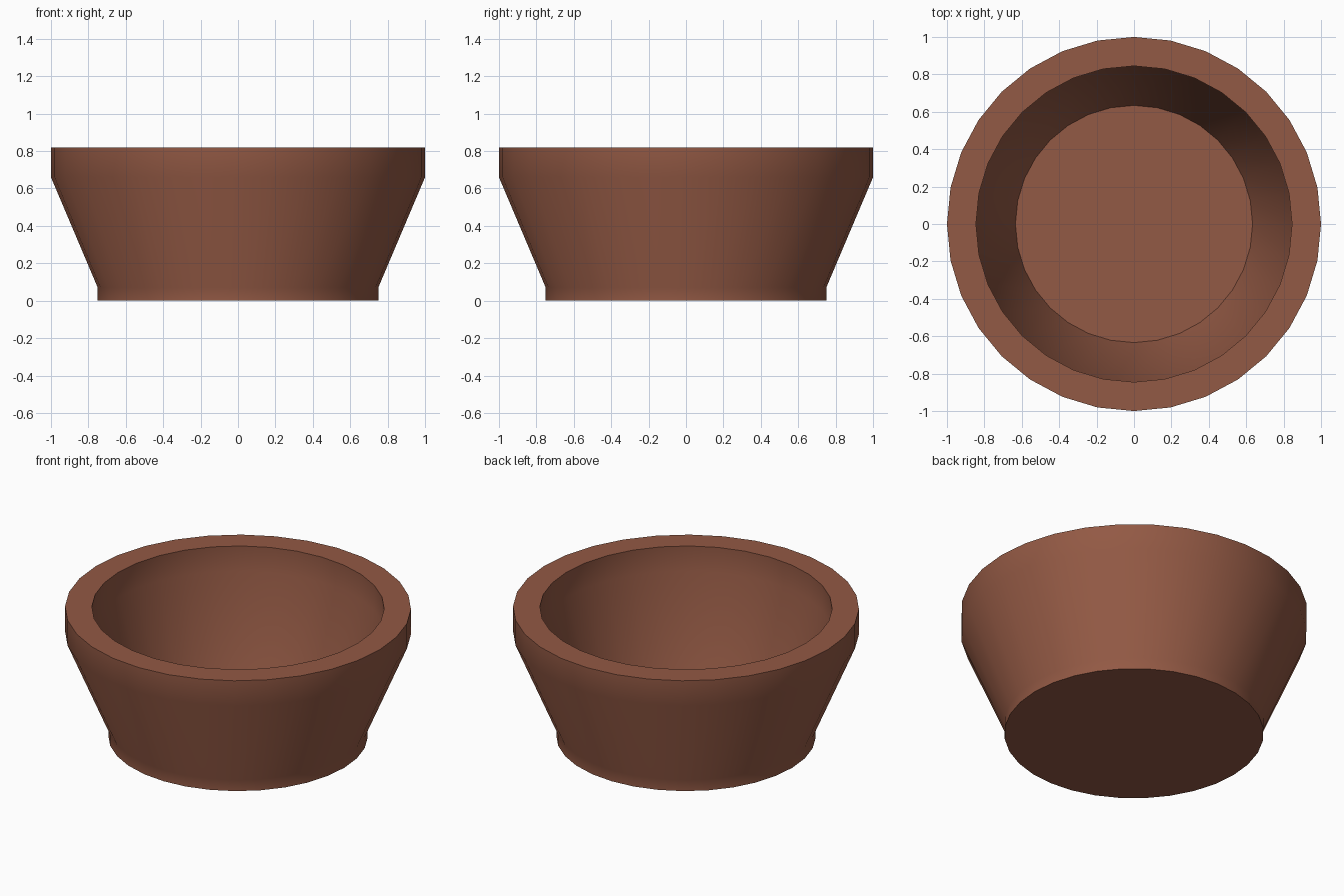
import bpy, bmesh, math

if "Cube" in bpy.data.objects:
    bpy.data.objects.remove(bpy.data.objects["Cube"])

SIDES = 32

# Clay material
clay = bpy.data.materials.new("clay")
clay.diffuse_color = (0.29, 0.10, 0.058, 1)
clay.use_nodes = True
clay.node_tree.nodes["Principled BSDF"].inputs["Base Color"].default_value = clay.diffuse_color

# Half profile: foot, flared wall, rim, then the inside down to the floor
profile = [(0.75, 0.0), (0.75, 0.07), (1.0, 0.66), (1.0, 0.82),
           (0.845, 0.82), (0.845, 0.66), (0.634, 0.07)]

bm = bmesh.new()
rings = [[bm.verts.new((r * math.cos(2 * math.pi * i / SIDES),
                        r * math.sin(2 * math.pi * i / SIDES), z))
          for i in range(SIDES)] for r, z in profile]

# Walls between neighbouring rings
for low, high in zip(rings, rings[1:]):
    for i in range(SIDES):
        j = (i + 1) % SIDES
        bm.faces.new((low[i], low[j], high[j], high[i]))

# Underside and inner floor
bm.faces.new(rings[0][::-1])
bm.faces.new(rings[-1])
bmesh.ops.recalc_face_normals(bm, faces=bm.faces[:])

mesh = bpy.data.meshes.new("bowl")
bm.to_mesh(mesh)
bm.free()
mesh.materials.append(clay)
bowl = bpy.data.objects.new("bowl", mesh)
bpy.context.collection.objects.link(bowl)

# Smooth walls with crisp rim and floor edges
bpy.context.view_layer.objects.active = bowl
bowl.select_set(True)
bpy.ops.object.shade_smooth_by_angle(angle=math.radians(30))
